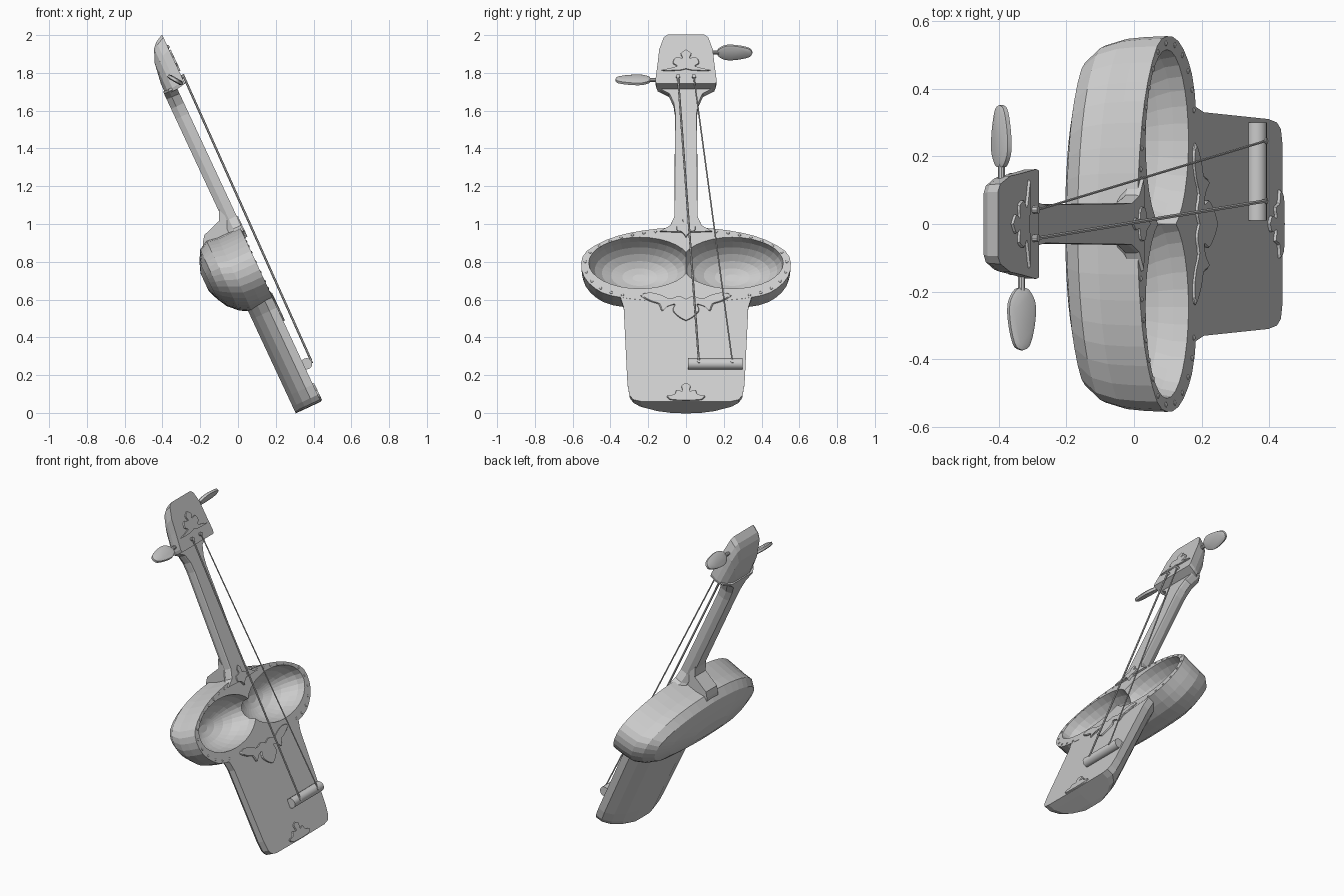
import bpy, bmesh, math
from mathutils import Matrix, Vector

if "Cube" in bpy.data.objects:
    bpy.data.objects.remove(bpy.data.objects["Cube"])

mat = bpy.data.materials.new("plain_grey")
mat.use_nodes = True
GREY = (0.6, 0.6, 0.6, 1)
mat.diffuse_color = GREY
mat.node_tree.nodes["Principled BSDF"].inputs["Base Color"].default_value = GREY


def frame(origin, degrees):
    """Local x = across, y = along the instrument, z = out of its face."""
    s, c = math.sin(math.radians(degrees)), math.cos(math.radians(degrees))
    x, y, z = Vector((0, 1, 0)), Vector((-s, 0, c)), Vector((c, 0, s))
    return Matrix.Translation(origin) @ Matrix((x, y, z)).transposed().to_4x4()


BODY = frame((0.44, 0, 0.06), 25)


def finish(name, bm, matrix=BODY, smooth=False):
    bmesh.ops.recalc_face_normals(bm, faces=bm.faces)
    bm.transform(matrix)
    mesh = bpy.data.meshes.new(name)
    bm.to_mesh(mesh)
    bm.free()
    mesh.materials.append(mat)
    ob = bpy.data.objects.new(name, mesh)
    bpy.context.collection.objects.link(ob)
    if smooth:
        bpy.ops.object.select_all(action="DESELECT")
        ob.select_set(True)
        bpy.context.view_layer.objects.active = ob
        bpy.ops.object.shade_smooth_by_angle(angle=math.radians(35))
    return ob


def rounded(pts, steps=3):
    """Catmull-Rom curve through the points."""
    p = [Vector(q) for q in [pts[0], *pts, pts[-1]]]
    out = []
    for a, b, c, d in zip(p, p[1:], p[2:], p[3:]):
        for i in range(steps):
            t = i / steps
            out.append(0.5 * (2 * b + (c - a) * t + (2 * a - 5 * b + 4 * c - d) * t * t
                              + (3 * b - a - 3 * c + d) * t ** 3))
    return out + [p[-1]]


def mirrored(half):
    """Close a half outline across x = 0."""
    half = [Vector(p) for p in half]
    return half + [Vector((-p.x, p.y)) for p in reversed(half) if abs(p.x) > 1e-5]


def rings_of(bm, pts, rings, cx, cy):
    """Skin scaled copies (height, x scale, y scale, optional y shift) of an outline."""
    loops = [[bm.verts.new((cx + (p[0] - cx) * sx, cy + (p[1] - cy) * sy + sum(shift), h))
              for p in pts] for h, sx, sy, *shift in rings]
    n = len(pts)
    for a, b in zip(loops, loops[1:]):
        for i in range(n):
            bm.faces.new((a[i], a[(i + 1) % n], b[(i + 1) % n], b[i]))
    return loops


def loft(name, pts, rings, cx=0, cy=0, matrix=BODY, smooth=False):
    bm = bmesh.new()
    loops = rings_of(bm, pts, rings, cx, cy)
    bm.faces.new(loops[0])
    bm.faces.new(loops[-1])
    return finish(name, bm, matrix, smooth)


def tube(name, start, end, radius, sides=10):
    start, end = Vector(start), Vector(end)
    axis = end - start
    bm = bmesh.new()
    bmesh.ops.create_cone(bm, cap_ends=True, segments=sides, radius1=radius,
                          radius2=radius, depth=axis.length)
    turn = axis.to_track_quat("Z", "Y").to_matrix().to_4x4()
    return finish(name, bm, Matrix.Translation((start + end) / 2) @ turn, True)


# Two hollow bowls that run together at a ridge on the centre line
bm = bmesh.new()
MID = (.245, .81)
bowl = [(MID[0] + .27 * math.cos(t), MID[1] + .15 * math.sin(t))
        for t in (math.tau * i / 32 for i in range(32))]
steps = [math.radians(a) for a in (0, 14, 28, 42, 56, 70, 82)]
hollow = rings_of(bm, bowl, [(-.19 * math.sin(a), math.cos(a), math.cos(a)) for a in steps], *MID)
bm.faces.new(hollow[-1])
bmesh.ops.bisect_plane(bm, geom=bm.verts[:] + bm.edges[:] + bm.faces[:], plane_co=(0, 0, 0),
                       plane_no=(-1, 0, 0), clear_outer=True)
bmesh.ops.mirror(bm, geom=bm.verts[:] + bm.edges[:] + bm.faces[:], axis="X", merge_dist=1e-4)
rim_edges = [e for e in bm.edges if e.is_boundary and all(abs(v.co.z) < 1e-5 for v in e.verts)]

# Wide sound body: domed back closed by the flat rim
half = rounded([(0, 1.02), (.15, 1.01), (.3, .985), (.42, .945), (.525, .88), (.555, .81),
                (.54, .73), (.48, .66), (.39, .617), (.2, .59), (0, .58)], 2)
back = rings_of(bm, mirrored(half), [(0, 1, 1), (-.07, .995, 1), (-.13, .985, .985, .003),
                                     (-.19, .95, .93, .025), (-.24, .87, .75, .035),
                                     (-.27, .68, .5, .035), (-.292, .3, .23, .035)], 0, .8)
bm.faces.new(back[-1])
rim_edges += [bm.edges.get((back[0][i - 1], back[0][i])) for i in range(len(back[0]))]
bmesh.ops.triangle_fill(bm, edges=rim_edges, use_beauty=True, normal=(0, 0, 1))
finish("sound_body", bm)

# Low studs evenly spaced around the rim
path = [Vector((p.x * .965, .8 + (p.y - .8) * .93)) for p in half]
bm = bmesh.new()
travelled, target = 0, .1
for a, b in zip(path, path[1:]):
    step = (b - a).length
    while target <= travelled + step:
        p = a.lerp(b, (target - travelled) / step)
        target += .062
        if p.y < .7 and p.x < .3:
            continue
        for side in (1, -1):
            spot = Matrix.Translation((side * p.x, p.y, 0)) @ Matrix.Diagonal((1, 1, .5, 1))
            bmesh.ops.create_uvsphere(bm, u_segments=8, v_segments=6, radius=.008, matrix=spot)
    travelled += step
finish("rim_studs", bm)

# Lower plate with a rounded back
loft("lower_plate", mirrored([(0, 0), (.24, .002), (.28, .012), (.3, .04), (.31, .1),
                              (.33, .55), (.35, .62), (0, .62)]),
     [(-.001, 1, 1), (-.045, .99, 1), (-.09, .86, 1), (-.125, .62, 1), (-.148, .3, 1)], cy=.6)

# Neck flaring at both ends
loft("neck", mirrored([(0, .985), (.14, .992), (.085, 1.025), (.062, 1.08), (.058, 1.68), (.066, 1.74),
                       (.09, 1.795), (.15, 1.828), (.15, 1.84), (0, 1.84)]),
     [(.01, .97, 1), (0, 1, 1), (-.035, 1, 1), (-.065, .7, 1)], cy=1.4)

# Heel block joining neck and body, a side profile swept across
side_profile = [(.98, -.23), (1.03, -.21), (1.06, -.188), (1.095, -.085), (1.15, -.06), (.99, -.01)]
bm = bmesh.new()
ends = [[bm.verts.new((x, u, w)) for u, w in side_profile] for x in (-.055, .055)]
for i in range(len(side_profile)):
    bm.faces.new((ends[0][i - 1], ends[0][i], ends[1][i], ends[1][i - 1]))
for end in ends:
    bm.faces.new(end)
finish("neck_heel", bm)

# Headstock tapering to the back
loft("headstock", mirrored([(0, 2.117), (.095, 2.117), (.118, 2.1), (.142, 2.03), (.15, 1.95),
                            (.162, 1.85), (.158, 1.83), (0, 1.83)]),
     [(.058, 1, 1), (.014, .99, .95, -.008), (-.012, .95, .86, -.01), (-.041, .8, .62, -.01),
      (-.058, .5, .2, -.005)], cy=1.83)

# Tuning pegs: flat paddles on short stems
paddle = mirrored(rounded([(0, 0), (.02, .003), (.041, .035), (.045, .075), (.037, .13),
                           (.022, .172), (0, .183)]))
for name, centre, side, angle in (("upper_peg", (-.392, .168, 1.908), 1, -33),
                                  ("lower_peg", (-.332, -.19, 1.763), -1, 60)):
    outline = [(side * p.y, p.x) for p in paddle]
    loft(name, outline, [(-.012, .85, .7), (-.007, 1, 1), (.007, 1, 1), (.012, .85, .7)],
         cx=side * .09, matrix=frame(centre, angle), smooth=True)
    x, y, z = centre
    tube(name + "_stem", (x, side * .12, z), (x, y + side * .02, z), .011)

# Bridge roller, strings and their pins
tube("bridge", (.363, .01, .26), (.363, .3, .26), .03, 16)
for name, top, bottom, radius in (("left_string", .042, .245, .004), ("right_string", -.042, .068, .006)):
    tube(name, (-.285, top, 1.775), (.388, bottom, .275), radius, 6)
    tube(name + "_head_pin", (-.31, top, 1.772), (-.282, top, 1.785), .011)
    tube(name + "_bridge_pin", (.363, bottom, .26), (.393, bottom, .274), .009)


# Raised scroll ornaments, given as half outlines (across, height)
def ornament(name, half, face):
    pts = [(y, (z - .06 - .4226 * face) / .9063) for y, z in half]
    loft(name, mirrored(rounded(pts)), [(face - .006, 1, 1), (face + .004, 1, 1), (face + .008, .96, 1)])


ornament("centre_scroll", [(0, .487), (.035, .505), (.07, .54), (.06, .572), (.1, .562), (.128, .54),
                           (.145, .575), (.19, .59), (.24, .62), (.2, .634), (.14, .622),
                           (.09, .602), (.04, .615), (0, .6)], 0)
ornament("base_scroll", [(0, .155), (.024, .142), (.018, .112), (.05, .118), (.062, .096),
                         (.1, .088), (.085, .07), (.05, .066), (0, .064)], 0)
ornament("neck_scroll", [(0, 1.04), (.018, 1.022), (.014, 1.0), (.046, .992), (.048, .965),
                         (.02, .955), (0, .93)], .008)
ornament("head_scroll", [(0, 1.92), (.028, 1.9), (.018, 1.875), (.055, 1.88), (.07, 1.85),
                         (.05, 1.832), (.13, 1.812), (.04, 1.812), (0, 1.82)], .058)
